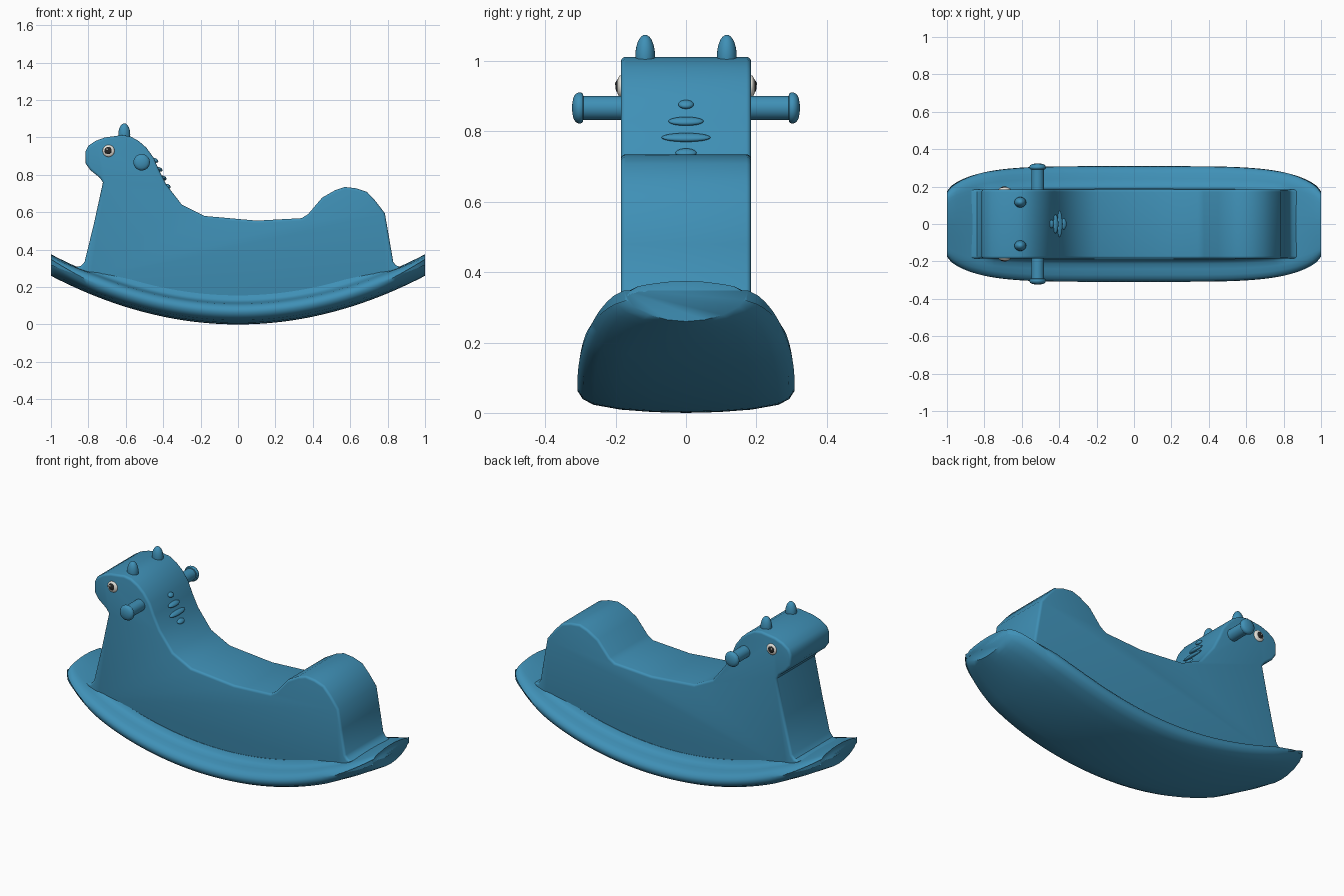
import bpy, bmesh, math
from mathutils import Matrix, Vector

if "Cube" in bpy.data.objects:
    bpy.data.objects.remove(bpy.data.objects["Cube"])


def material(name, rgb):
    m = bpy.data.materials.new(name)
    m.diffuse_color = (*rgb, 1)
    m.use_nodes = True
    m.node_tree.nodes["Principled BSDF"].inputs["Base Color"].default_value = m.diffuse_color
    return m


BLUE = material("blue_plastic", (0.05, 0.28, 0.47))
WHITE = material("eye_white", (0.8, 0.78, 0.72))
DARK = material("eye_dark", (0.02, 0.02, 0.02))


def finish(name, bm, mat, angle=40):
    bmesh.ops.recalc_face_normals(bm, faces=bm.faces)
    me = bpy.data.meshes.new(name)
    bm.to_mesh(me)
    bm.free()
    me.materials.append(mat)
    ob = bpy.data.objects.new(name, me)
    bpy.context.collection.objects.link(ob)
    bpy.ops.object.select_all(action='DESELECT')
    ob.select_set(True)
    bpy.context.view_layer.objects.active = ob
    bpy.ops.object.shade_smooth_by_angle(angle=math.radians(angle))
    return ob


def ellipsoid(name, loc, radii, mat, tilt=0):
    bm = bmesh.new()
    mtx = Matrix.Translation(loc) @ Matrix.Rotation(tilt, 4, 'Y') @ Matrix.Diagonal((*radii, 1))
    bmesh.ops.create_uvsphere(bm, u_segments=24, v_segments=14, radius=1, matrix=mtx)
    return finish(name, bm, mat)


def under(x):
    return 0.26 * x * x


# Rocker: rounded section swept along the arc, narrowing to both ends
half = [(0, 0), (0.3, 0.02), (0.6, 0.08), (0.85, 0.2), (0.95, 0.34), (1, 0.55), (0.99, 0.72),
        (0.95, 0.86), (0.88, 0.95), (0.78, 1), (0.69, 1.06), (0.64, 1.16), (0.61, 1.35), (0.3, 1.2), (0, 1.0)]
section = half + [(-y, z) for y, z in half[-2:0:-1]]
bm = bmesh.new()
rings = []
N = 56
for i in range(N + 1):
    x = -math.cos(math.pi * i / N) * 0.35 + (2 * i / N - 1) * 0.65
    w = 0.175 + 0.134 * max(0, 1 - abs(x) ** 5) ** 0.7
    fade = min(1, max(0, (0.82 - abs(x)) / 0.06))
    e = max(0, (abs(x) - 0.75) / 0.25)
    ring = []
    for y, z in section:
        if z > 1:
            z = 1 + (z - 1) * fade
        z -= e * 0.22 * y * y * (1 if z > 0.6 else -1)
        ring.append(bm.verts.new((x, y * w, under(x) + 0.115 * z)))
    rings.append(ring)
for a, b in zip(rings, rings[1:]):
    for j in range(len(a)):
        k = (j + 1) % len(a)
        bm.faces.new((a[j], a[k], b[k], b[j]))
bm.faces.new(rings[0])
bm.faces.new(rings[-1])
finish("rocker", bm, BLUE, 50)

# Body: side silhouette extruded across the width with rounded edges
outline = [(-0.87, 0.308), (-0.84, 0.312), (-0.82, 0.335), (-0.77, 0.54), (-0.722, 0.76), (-0.74, 0.785),
           (-0.79, 0.825), (-0.814, 0.86), (-0.815, 0.925), (-0.80, 0.955), (-0.76, 0.982),
           (-0.71, 1.0), (-0.62, 1.012), (-0.575, 1.005), (-0.53, 0.98), (-0.49, 0.945),
           (-0.45, 0.89), (-0.425, 0.83), (-0.385, 0.75), (-0.30, 0.64), (-0.18, 0.58), (0.1, 0.555),
           (0.34, 0.568), (0.375, 0.59), (0.45, 0.678), (0.52, 0.718), (0.57, 0.735),
           (0.63, 0.728), (0.69, 0.708), (0.735, 0.66), (0.785, 0.595), (0.805, 0.48),
           (0.83, 0.335), (0.845, 0.315), (0.87, 0.308)]
outline += [(x / 10, under(x / 10) + 0.06) for x in range(8, -9, -2)]
bm = bmesh.new()
face = bm.faces.new([bm.verts.new((x, -0.185, z)) for x, z in outline])
new = bmesh.ops.extrude_face_region(bm, geom=[face])["geom"]
bmesh.ops.translate(bm, vec=(0, 0.37, 0), verts=[v for v in new if isinstance(v, bmesh.types.BMVert)])
bmesh.ops.recalc_face_normals(bm, faces=bm.faces)
rim = [e for e in bm.edges if abs(e.verts[0].co.y - e.verts[1].co.y) < 1e-5]
bmesh.ops.bevel(bm, geom=rim, offset=0.02, segments=4, profile=0.5, affect='EDGES', clamp_overlap=True)
finish("body", bm, BLUE, 40)


# Handles: lathed rod with a domed end disc
def lathe_y(name, x, z, profile, side):
    bm = bmesh.new()
    loops = []
    for r, y in profile:
        loops.append([bm.verts.new((x + r * math.cos(t * math.tau / 28), side * y,
                                    z + r * math.sin(t * math.tau / 28))) for t in range(28)])
    for a, b in zip(loops, loops[1:]):
        for j in range(28):
            bm.faces.new((a[j], a[(j + 1) % 28], b[(j + 1) % 28], b[j]))
    bm.faces.new(loops[0])
    bm.faces.new(loops[-1])
    finish(name, bm, BLUE, 45)


handle = [(0.034, 0.15), (0.034, 0.292), (0.040, 0.293), (0.044, 0.299), (0.044, 0.306),
          (0.040, 0.314), (0.030, 0.320), (0.015, 0.323), (0.004, 0.324)]
for side, tag in ((-1, "front"), (1, "back")):
    lathe_y("handle_" + tag, -0.515, 0.867, handle, side)
    # Ears
    ellipsoid("ear_" + tag, (-0.608, side * 0.116, 1.015), (0.032, 0.028, 0.06), BLUE)
    # Eyes
    ellipsoid("eye_white_" + tag, (-0.692, side * 0.185, 0.928), (0.032, 0.012, 0.032), WHITE)
    ellipsoid("pupil_" + tag, (-0.694, side * 0.192, 0.929), (0.020, 0.009, 0.020), DARK)
    ellipsoid("eye_glint_" + tag, (-0.700, side * 0.199, 0.936), (0.005, 0.003, 0.005), WHITE)

# Mane ridges down the back of the neck
for i, (x, z, hw) in enumerate([(-0.442, 0.877, 0.022), (-0.420, 0.829, 0.05),
                                (-0.398, 0.783, 0.07), (-0.376, 0.739, 0.03)]):
    ellipsoid("mane_ridge_%d" % (i + 1), (x, 0, z), (0.017, hw, 0.011), BLUE, 0.5)
